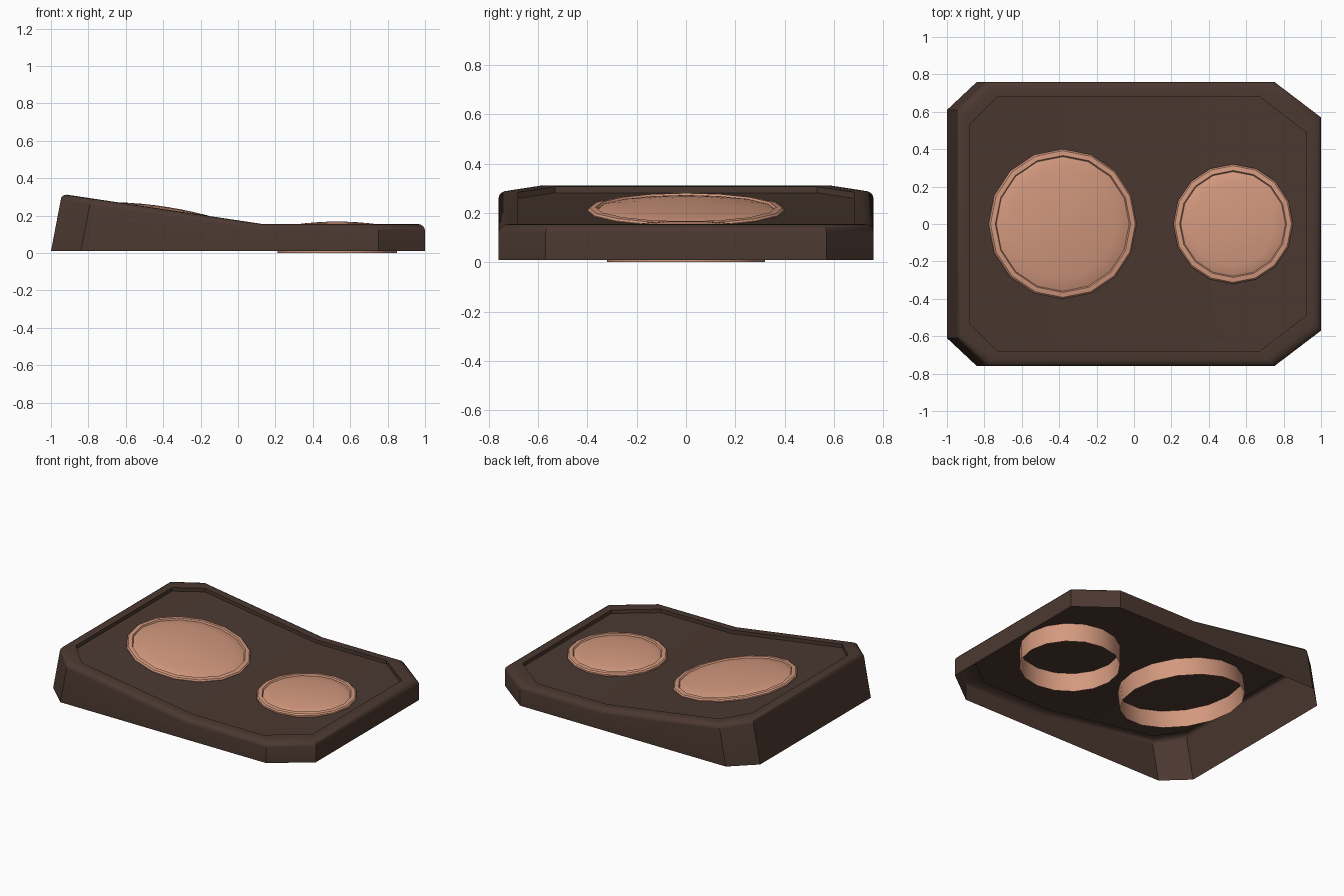
import bpy
import math

old = bpy.data.objects.get("Cube")
if old:
    bpy.data.objects.remove(old, do_unlink=True)


def material(name, rgb):
    m = bpy.data.materials.new(name)
    m.use_nodes = True
    m.diffuse_color = (*rgb, 1)
    m.node_tree.nodes["Principled BSDF"].inputs["Base Color"].default_value = (*rgb, 1)
    return m


def build(name, verts, faces, mat, angle=35):
    mesh = bpy.data.meshes.new(name)
    mesh.from_pydata(verts, [], faces)
    mesh.update()
    mesh.materials.append(mat)
    obj = bpy.data.objects.new(name, mesh)
    bpy.context.collection.objects.link(obj)
    bpy.ops.object.select_all(action="DESELECT")
    obj.select_set(True)
    bpy.context.view_layer.objects.active = obj
    bpy.ops.object.shade_smooth_by_angle(angle=math.radians(angle))
    return obj


def bridge(rows, n):
    """Quads between consecutive closed loops of n points."""
    return [(r * n + i, r * n + (i + 1) % n, (r + 1) * n + (i + 1) % n, (r + 1) * n + i)
            for r in range(rows - 1) for i in range(n)]


brown = material("dark brown", (0.07, 0.04, 0.03))
copper = material("pale copper", (0.66, 0.32, 0.21))

# Tray: open-bottomed shell with a bent top, rounded rim and sunken floor
BEND, SLOPE, LOW, LEAN = 0.13, 0.15, 0.155, 0.16


def top(x):
    return LOW + max(0, BEND - x) * SLOPE


def mirrored(half):
    return half + [(x, -y) for x, y in reversed(half)]


outer = mirrored([(1, 0.57), (0.75, 0.76), (BEND, 0.76), (-0.84, 0.76), (-1, 0.61)])
inner = mirrored([(0.92, 0.49), (0.67, 0.68), (BEND, 0.68), (-0.73, 0.68), (-0.88, 0.53)])


def shell_loop(t, drop):
    loop = []
    for (ax, ay), (bx, by) in zip(outer, inner):
        if ax < 0:
            ax += LEAN * top(ax)
        x, y = ax + (bx - ax) * t, ay + (by - ay) * t
        loop.append((x, y, top(x) - drop))
    return loop


verts = [(x, y, 0.01) for x, y in outer]
rows = 1
for k in range(5):
    a = math.radians(90 * k / 4)
    verts += shell_loop(0.5 * (1 - math.cos(a)), 0.035 * (1 - math.sin(a)))
    rows += 1
for t, drop in ((1, 0), (1, 0.025)):
    verts += shell_loop(t, drop)
    rows += 1
n = len(outer)
faces = bridge(rows, n)
last = (rows - 1) * n
faces += [[last + i for i in (0, 1, 2, 7, 8, 9)], [last + i for i in range(2, 8)]]
# the outline runs counter-clockwise, starting at the back of the right end
build("tray", verts, faces, brown)


# Round pads: a faceted collar with a shallow domed disc set inside it
def pad(prefix, radius, depth, dome, location, tilt):
    sides = 16

    def lathe(name, profile, cap):
        pts = [(r * math.cos(math.tau * i / sides), r * math.sin(math.tau * i / sides), z)
               for r, z in profile for i in range(sides)]
        quads = bridge(len(profile), sides)
        if cap is not None:
            first = len(pts) - sides
            pts.append((0, 0, cap))
            quads += [(first + i, first + (i + 1) % sides, len(pts) - 1) for i in range(sides)]
        obj = build(name, pts, quads, copper)
        obj.location = location
        obj.rotation_euler.y = tilt

    rim = radius - 0.04
    lathe(prefix + "_collar",
          [(radius, -depth), (radius, -0.008), (radius - 0.008, 0),
           (rim + 0.006, 0.003), (rim, -0.006)], None)
    base = -0.004
    lathe(prefix + "_disc",
          [(rim, base - 0.002)] +
          [(rim * f, base + (dome - base) * (1 - f * f)) for f in (0.98, 0.8, 0.6, 0.4, 0.2)],
          dome)


pad("large_pad", 0.4, 0.13, 0.026, (-0.38, 0, 0.22), math.radians(9))
pad("small_pad", 0.32, 0.148, 0.02, (0.53, 0, 0.148), 0)
